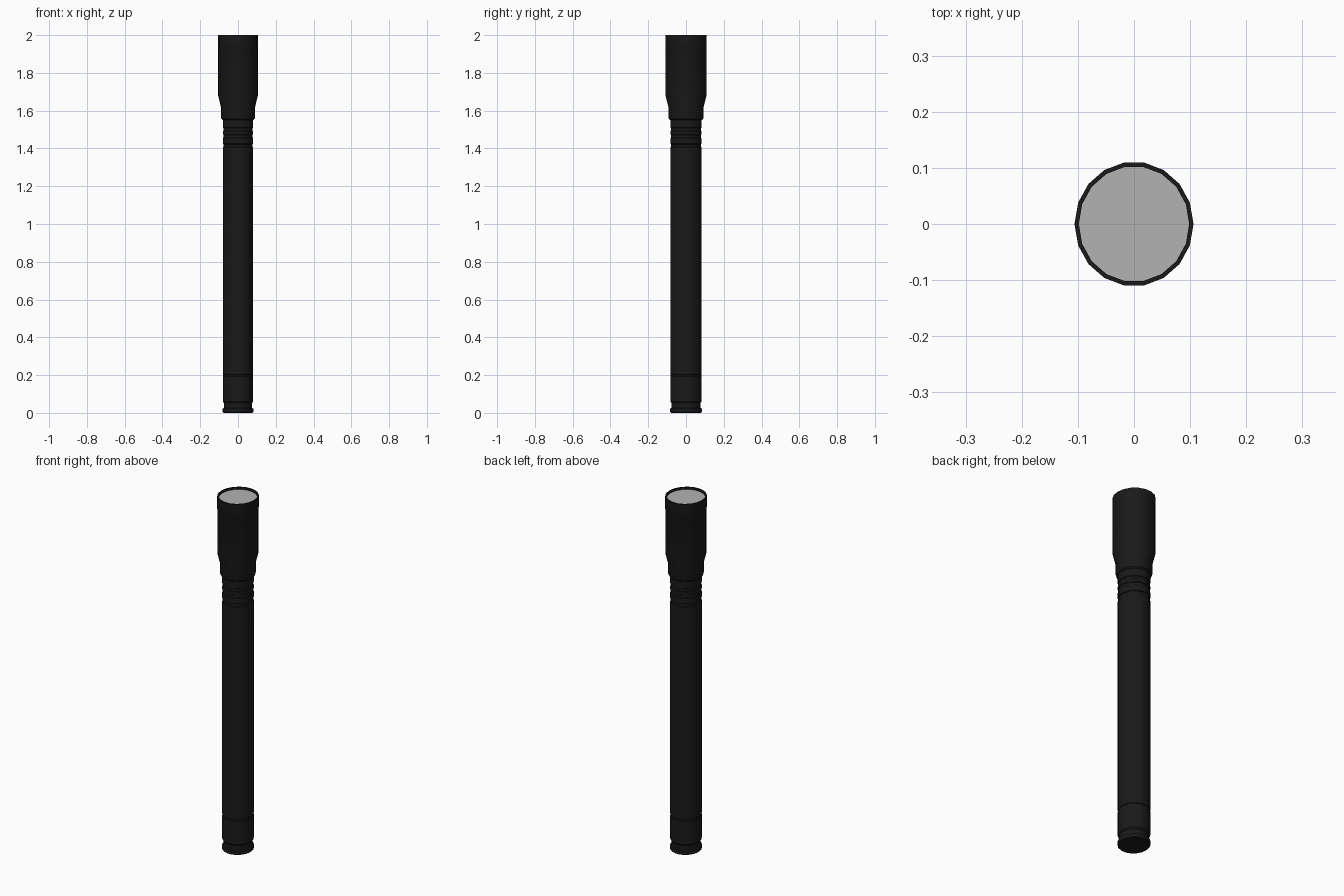
import bpy, bmesh, math

if "Cube" in bpy.data.objects:
    bpy.data.objects.remove(bpy.data.objects["Cube"])

SIDES = 18
SX, SY = 0.955, 1.0      # cross-section is very slightly oval


def material(name, c):
    m = bpy.data.materials.new(name)
    m.diffuse_color = (c, c, c, 1)
    m.use_nodes = True
    m.node_tree.nodes["Principled BSDF"].inputs["Base Color"].default_value = m.diffuse_color
    return m


black = material("black_metal", 0.01)
glass = material("pale_lens", 0.45)


def lathe(name, profile, mat, cap_bottom=False, cap_top=False):
    """Revolve (radius, z) points into an 18-sided shell."""
    bm = bmesh.new()
    rings = []
    for r, z in profile:
        rings.append([bm.verts.new((SX * r * math.cos(2 * math.pi * i / SIDES),
                                    SY * r * math.sin(2 * math.pi * i / SIDES), z))
                      for i in range(SIDES)])
    for a, b in zip(rings, rings[1:]):
        for i in range(SIDES):
            j = (i + 1) % SIDES
            bm.faces.new((a[i], a[j], b[j], b[i]))
    if cap_bottom:
        bm.faces.new(rings[0][::-1])
    if cap_top:
        bm.faces.new(rings[-1])
    me = bpy.data.meshes.new(name)
    bm.to_mesh(me)
    bm.free()
    ob = bpy.data.objects.new(name, me)
    bpy.context.collection.objects.link(ob)
    me.materials.append(mat)
    bpy.ops.object.select_all(action='DESELECT')
    ob.select_set(True)
    bpy.context.view_layer.objects.active = ob
    bpy.ops.object.shade_smooth_by_angle(angle=math.radians(30))
    return ob


# tail cap with its groove
lathe("tail_cap", [(0.081, 0), (0.085, 0.004), (0.085, 0.022), (0.078, 0.026),
                   (0.078, 0.052), (0.084, 0.06), (0.084, 0.193), (0.082, 0.195),
                   (0.082, 0.2)], black, cap_bottom=True)

# long barrel, then the ringed neck
barrel = [(0.082, 0.2), (0.084, 0.202), (0.084, 1.405)]
for z in (1.405, 1.455, 1.49):
    barrel += [(0.080, z + 0.003), (0.080, z + 0.017), (0.084, z + 0.02)]
    barrel += [(0.084, {1.405: 1.455, 1.455: 1.49, 1.49: 1.54}[z])]
barrel += [(0.084, 1.56)]
lathe("barrel", barrel, black)

# flared head with open rim
lathe("head", [(0.084, 1.55), (0.092, 1.556), (0.095, 1.565), (0.095, 1.62),
               (0.110, 1.68), (0.110, 1.93), (0.111, 1.932), (0.111, 2.0),
               (0.103, 2.0), (0.103, 1.985)], black)

# flat lens just inside the rim
lathe("lens", [(0.103, 1.98), (0.103, 1.988)], glass, cap_bottom=True, cap_top=True)
